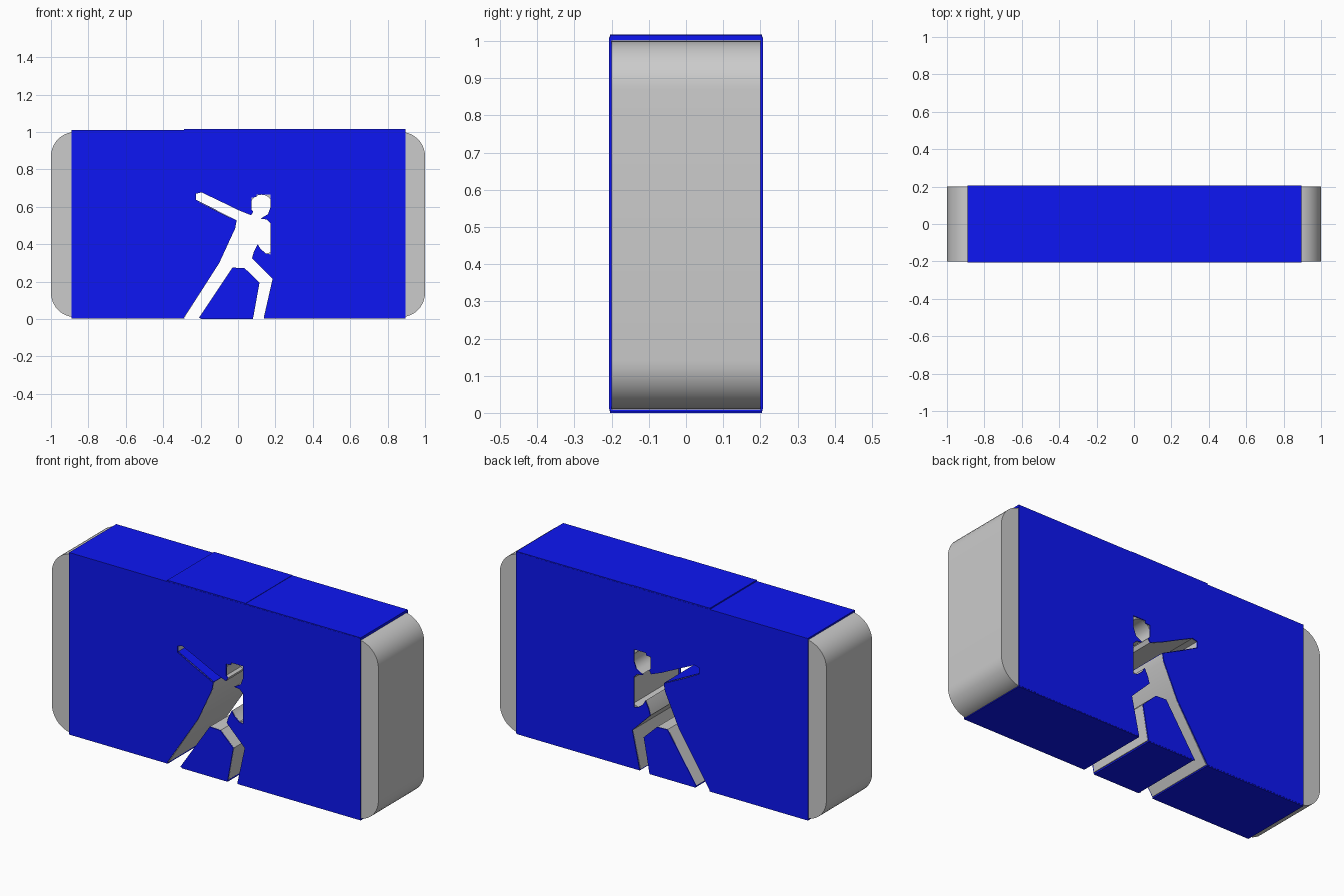
import bpy, bmesh, math

if "Cube" in bpy.data.objects:
    bpy.data.objects.remove(bpy.data.objects["Cube"])

blue = bpy.data.materials.new("blue_fabric")
blue.diffuse_color = (0.004, 0.008, 0.9, 1)
blue.use_nodes = True
blue.node_tree.nodes["Principled BSDF"].inputs["Base Color"].default_value = blue.diffuse_color


def prism(name, pts, y0, y1, mat=None):
    """Extrude an x-z outline from y0 to y1."""
    bm = bmesh.new()
    f = bm.faces.new([bm.verts.new((x, y0, z)) for x, z in pts])
    ret = bmesh.ops.extrude_face_region(bm, geom=[f])
    vs = [g for g in ret["geom"] if isinstance(g, bmesh.types.BMVert)]
    bmesh.ops.translate(bm, verts=vs, vec=(0, y1 - y0, 0))
    bmesh.ops.recalc_face_normals(bm, faces=bm.faces)
    me = bpy.data.meshes.new(name)
    bm.to_mesh(me)
    bm.free()
    ob = bpy.data.objects.new(name, me)
    bpy.context.collection.objects.link(ob)
    if mat:
        me.materials.append(mat)
    bpy.context.view_layer.objects.active = ob
    bpy.ops.object.select_all(action='DESELECT')
    ob.select_set(True)
    bpy.ops.object.shade_smooth_by_angle(angle=math.radians(25))
    return ob


def slab(name, x0, x1, z0, z1, y0=-0.205, y1=0.205):
    return prism(name, [(x0, z0), (x1, z0), (x1, z1), (x0, z1)], y0, y1, blue)


def arc(cx, cz, r, a0, a1, n=10):
    return [(cx + r * math.cos(math.radians(a0 + (a1 - a0) * i / n)),
             cz + r * math.sin(math.radians(a0 + (a1 - a0) * i / n))) for i in range(n + 1)]


# Lunging figure cut-out, from rear heel over arm and head to front heel
back_and_arm = [(-0.10, 0.30), (-0.015, 0.485), (-0.008, 0.525), (-0.13, 0.585),
                (-0.225, 0.635), (-0.225, 0.67), (-0.195, 0.677), (-0.10, 0.632),
                (0.0, 0.583), (0.07, 0.555), (0.082, 0.575)]
fabric_head = [(0.072, 0.585), (0.072, 0.65), (0.10, 0.652), (0.10, 0.665), (0.175, 0.665),
               (0.175, 0.60), (0.16, 0.56), (0.12, 0.537), (0.155, 0.532), (0.175, 0.512),
               (0.175, 0.345), (0.15, 0.35)]
foam_head = arc(0.125, 0.605, 0.06, 200, -60, 14) + [(0.125, 0.54), (0.16, 0.53), (0.185, 0.50),
                                                    (0.185, 0.36), (0.15, 0.35)]
front_leg = [(0.12, 0.375), (0.105, 0.40), (0.085, 0.36), (0.075, 0.325), (0.185, 0.215)]
fabric_cut = back_and_arm + fabric_head + front_leg
foam_cut = back_and_arm + foam_head + front_leg
between = [(-0.03, 0.275), (0.035, 0.272), (0.115, 0.195)]

# Grey foam core with rounded ends
B, T, R = 0.01, 1.0, 0.13
core = ([(-0.285, B)] + foam_cut + [(0.138, B)] + arc(1 - R, B + R, R, -90, 0)
        + arc(1 - R, T - R, R, 0, 90) + arc(-1 + R, T - R, R, 90, 180)
        + arc(-1 + R, B + R, R, 180, 270))
prism("foam_core", core, -0.2, 0.2)
prism("foam_wedge", [(-0.205, B)] + between + [(0.082, B)], -0.2, 0.2)

# Blue fabric panels on front and back
panel = [(-0.89, 0.008), (-0.29, 0.008)] + fabric_cut + [(0.14, 0.008), (0.895, 0.008),
                                                       (0.895, 1.01), (-0.89, 1.01)]
wedge = [(-0.21, 0.005)] + between + [(0.08, 0.005)]
for side, y0, y1 in (("front", -0.206, -0.201), ("back", 0.201, 0.206)):
    prism(side + "_panel", panel, y0, y1, blue)
    prism(side + "_wedge_panel", wedge, y0, y1, blue)
    y = -0.2065 if y0 < 0 else 0.2065
    slab(side + "_end_seam", 0.79, 0.895, 0.01, 1.012, y - 0.0005, y + 0.0005)

# Overlapping top panels and bottom panels
slab("top_left_panel", -0.89, -0.24, 1.001, 1.01)
slab("top_middle_panel", -0.29, 0.19, 1.003, 1.017)
slab("top_right_panel", 0.18, 0.895, 1.001, 1.015)
slab("bottom_left_panel", -0.89, -0.287, 0.002, 0.009)
slab("bottom_wedge_panel", -0.2, 0.08, 0.0, 0.008)
slab("bottom_right_panel", 0.14, 0.895, 0.004, 0.009)

# Blue lining along the underside of the arm opening
prism("arm_lining", [(-0.225, 0.635), (-0.008, 0.525), (-0.008, 0.528), (-0.225, 0.638)],
      -0.2, 0.2, blue)
